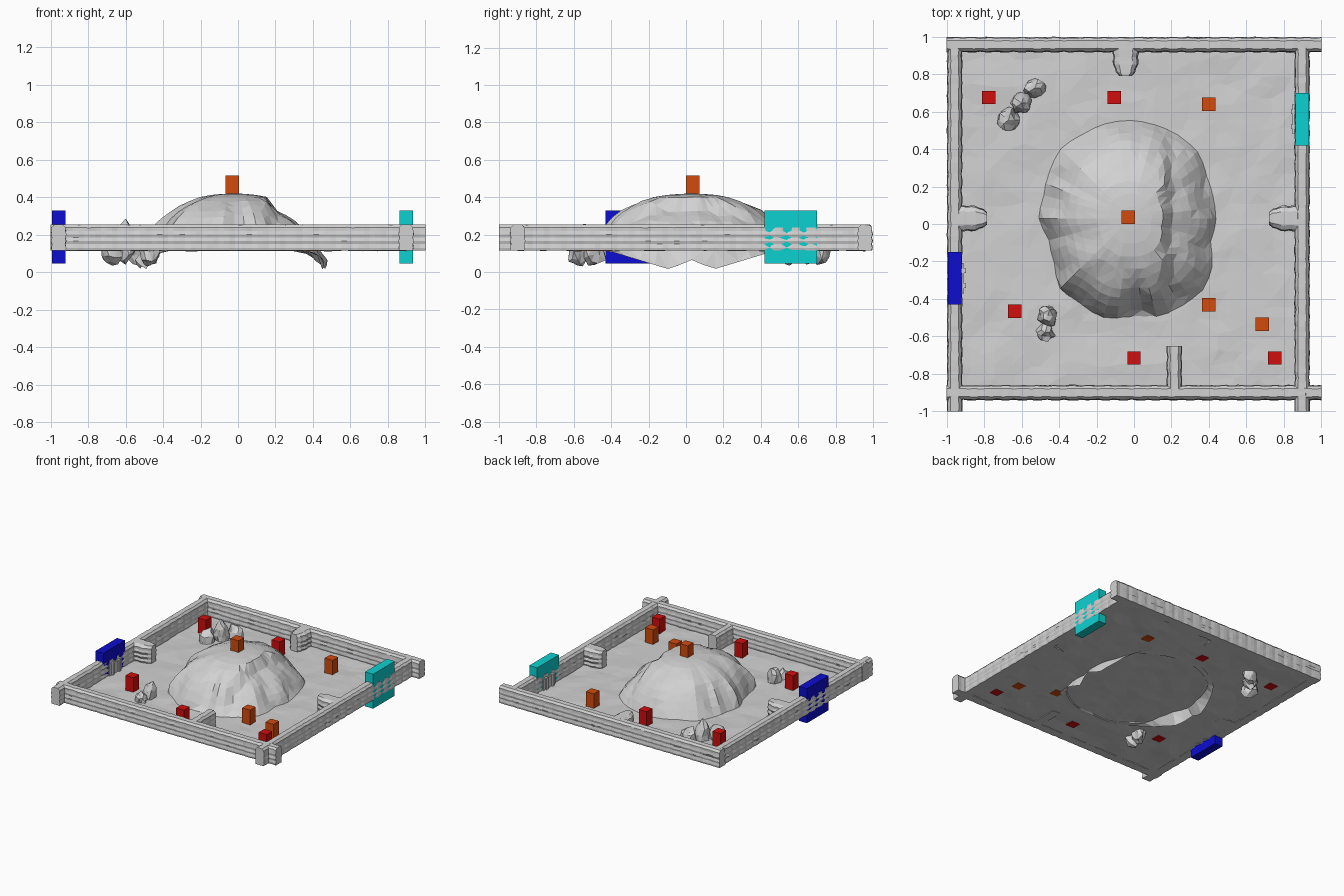
import bpy, bmesh, math, random
from mathutils import Vector, noise

random.seed(4)
old = bpy.data.objects.get("Cube")
if old:
    bpy.data.objects.remove(old)


def material(name, rgb):
    m = bpy.data.materials.new(name)
    m.use_nodes = True
    col = (*rgb, 1)
    m.diffuse_color = col
    bsdf = m.node_tree.nodes["Principled BSDF"]
    bsdf.inputs["Base Color"].default_value = col
    bsdf.inputs["Roughness"].default_value = 0.9
    return m


STONE = material("grey stone", (0.64, 0.64, 0.64))
RED = material("red marker", (0.64, 0.004, 0.004))
ORANGE = material("orange marker", (0.64, 0.07, 0.004))
BLUE = material("blue gate", (0.004, 0.004, 0.64))
TEAL = material("teal gate", (0.004, 0.64, 0.64))


def finish(name, bm, mat, closed=True):
    if closed:
        bmesh.ops.recalc_face_normals(bm, faces=bm.faces)
    me = bpy.data.meshes.new(name)
    bm.to_mesh(me)
    bm.free()
    me.materials.append(mat)
    ob = bpy.data.objects.new(name, me)
    bpy.context.collection.objects.link(ob)
    return ob


def box(name, lo, hi, mat):
    bm = bmesh.new()
    bmesh.ops.create_cube(bm, size=1)
    for v in bm.verts:
        v.co = Vector([(a + b) / 2 + c * (b - a) for a, b, c in zip(lo, hi, v.co)])
    return finish(name, bm, mat)


# Stone courses of a wall: half width and height, bottom to top
COURSES = [(.036, .115), (.040, .130), (.036, .150), (.041, .166), (.036, .185),
           (.041, .202), (.037, .220), (.037, .238), (.022, .254)]
SECTION = COURSES + [(-w, z) for w, z in reversed(COURSES)]


def wall(name, start, end, step=.03, width=lambda t: 1):
    """Sweep the coursed section from start to end with a rough stone surface."""
    a, b = Vector((*start, 0)), Vector((*end, 0))
    along = (b - a).normalized()
    side = Vector((-along.y, along.x, 0))
    count = max(3, round((b - a).length / step))
    bm = bmesh.new()
    rings = []
    for i in range(count + 1):
        t = i / count
        ring = []
        for w, z in SECTION:
            p = a.lerp(b, t)
            dent = .92 if i % 3 == 0 and 0 < i < count else 1
            rough = .003 * noise.noise(Vector((p.x * 30, p.y * 30, z * 40 + w * 90)))
            top = rough if z > .23 else 0
            p = p + side * (w * width(t) * dent + rough)
            ring.append(bm.verts.new((p.x, p.y, z + top)))
        rings.append(ring)
    n = len(SECTION)
    for r, s in zip(rings, rings[1:]):
        for k in range(n):
            bm.faces.new((r[k], r[(k + 1) % n], s[(k + 1) % n], s[k]))
    bm.faces.new(rings[0])
    bm.faces.new(rings[-1])
    return finish(name, bm, STONE)


# Perimeter walls
wall("front_wall", (-1, -.9), (1, -.9))
wall("back_wall", (-1, .957), (1, .957))
wall("right_wall", (-.957, -1), (-.957, .96))
wall("left_wall", (.897, -1), (.897, .96))


# Short buttresses inside the walls
def round_tip(t):
    return 1.7 * math.sqrt(max(.12, 1 - max(0, (t - .45) / .62) ** 2))


wall("back_buttress", (-.045, .95), (-.045, .79), .02, round_tip)
wall("right_buttress", (-.95, .03), (-.785, .03), .02, round_tip)
wall("left_buttress", (.89, .03), (.72, .03), .02, round_tip)
wall("front_buttress", (.215, -.89), (.215, -.65), .03)

# Uneven ground sheet
bm = bmesh.new()
bmesh.ops.create_grid(bm, x_segments=24, y_segments=24, size=.93)
for v in bm.verts:
    inner = max(abs(v.co.x), abs(v.co.y)) < .9
    if inner:
        v.co.x += random.uniform(-.025, .025)
        v.co.y += random.uniform(-.025, .025)
    v.co.x -= .03
    v.co.y += .03
    v.co.z = .118 + .01 * noise.noise(v.co * 6)
bmesh.ops.triangulate(bm, faces=bm.faces)
finish("ground", bm, STONE, closed=False)

# Rocky hill: outline radius every 15 degrees, dome height per ring
OUTLINE = [.46, .465, .47, .51, .515, .52, .525, .525, .52, .525, .50, .48,
           .49, .45, .47, .53, .53, .55, .53, .545, .55, .55, .51, .45]
RINGS = [(.12, .418), (.25, .412), (.38, .40), (.5, .378), (.6, .355), (.7, .325),
         (.78, .29), (.86, .24), (.93, .18), (1, .113), (1.08, 0)]
SEGS = 48
CX, CY = -.02, .03


def rim_height(y):
    d = abs(y - CY)
    drop = .05 + .05 * d / .12 if d < .12 else .1 * max(0, 1 - (d - .12) / .33)
    return .115 - drop


bm = bmesh.new()
peak = bm.verts.new((CX, CY, .42))
rings = []
for t, h in RINGS:
    ring = []
    for i in range(SEGS):
        ang = math.tau * i / SEGS
        k = i * 24 / SEGS
        r0, r1 = OUTLINE[int(k)], OUTLINE[(int(k) + 1) % 24]
        r = (r0 + (r1 - r0) * (k % 1)) * t
        x, y, z = CX + r * math.cos(ang), CY + r * math.sin(ang), h
        if t > 1:
            z = rim_height(y)
        elif t < 1:
            # cliff and ledge on the left flank, gully at the front
            z -= .055 * min(1, max(0, (x - .16) / .04)) * min(1, (1 - t) * 6)
            z -= .06 * max(0, 1 - abs(x - .02) / .08) * max(0, -y - .25) / .2
            rough = noise.noise(Vector((x * 9, y * 9, 2)))
            z += .035 * rough * max(0, t - .3)
            swell = 1 + .09 * noise.noise(Vector((math.cos(ang) * 5, math.sin(ang) * 5, t * 3))) * t
            x, y = CX + (x - CX) * swell, CY + (y - CY) * swell
        ring.append(bm.verts.new((x, y, z)))
    rings.append(ring)
for i in range(SEGS):
    j = (i + 1) % SEGS
    bm.faces.new((peak, rings[0][i], rings[0][j]))
    for r, s in zip(rings, rings[1:]):
        bm.faces.new((r[i], s[i], s[j], r[j]))
bmesh.ops.triangulate(bm, faces=bm.faces)
finish("rocky_hill", bm, STONE, closed=False)


# Boulder clusters, sunk through the ground
def boulder(name, centre, size):
    bm = bmesh.new()
    bmesh.ops.create_icosphere(bm, subdivisions=2, radius=1)
    c = Vector(centre)
    for v in bm.verts:
        v.co *= 1 + .4 * noise.noise(v.co * 1.6 + c * 9)
        v.co = c + Vector([a * s for a, s in zip(v.co, size)])
    finish(name, bm, STONE)


boulder("back_boulder_low", (-.67, .555, .13), (.06, .065, .09))
boulder("back_boulder_tall", (-.60, .645, .16), (.06, .06, .115))
boulder("back_boulder_end", (-.53, .725, .13), (.06, .05, .10))
boulder("front_boulder_tall", (-.46, -.49, .135), (.055, .06, .105))
boulder("front_boulder_low", (-.475, -.58, .11), (.05, .05, .085))


# Upright marker blocks
def marker(name, x, y, z, mat):
    box(name, (x - .036, y - .036, z), (x + .036, y + .036, z + .125), mat)


for i, (x, y) in enumerate([(-.775, .675), (-.105, .675), (-.635, -.465),
                            (0, -.715), (.75, -.715)]):
    marker(f"red_marker_{i + 1}", x, y, .115, RED)
for i, (x, y) in enumerate([(.4, .64), (.4, -.43), (.685, -.535)]):
    marker(f"orange_marker_{i + 1}", x, y, .113, ORANGE)
marker("hilltop_marker", -.03, .035, .39, ORANGE)


# Gate blocks through the side walls, with small frames on the inner face
def gate(side, x, y, inward, mat):
    box(f"{side}_gate", (x - .036, y - .14, .045), (x + .036, y + .14, .328), mat)
    face = x + inward * .045
    box(f"{side}_gate_bar", (face - .005, y - .08, .12), (face + .005, y + .08, .21), STONE)
    for n, dy in enumerate((-.04, .04)):
        box(f"{side}_gate_post_{n + 1}", (face - .015, y + dy - .012, .115),
            (face + .015, y + dy + .012, .215), STONE)


gate("right", -.957, -.29, 1, BLUE)
gate("left", .897, .56, -1, TEAL)
